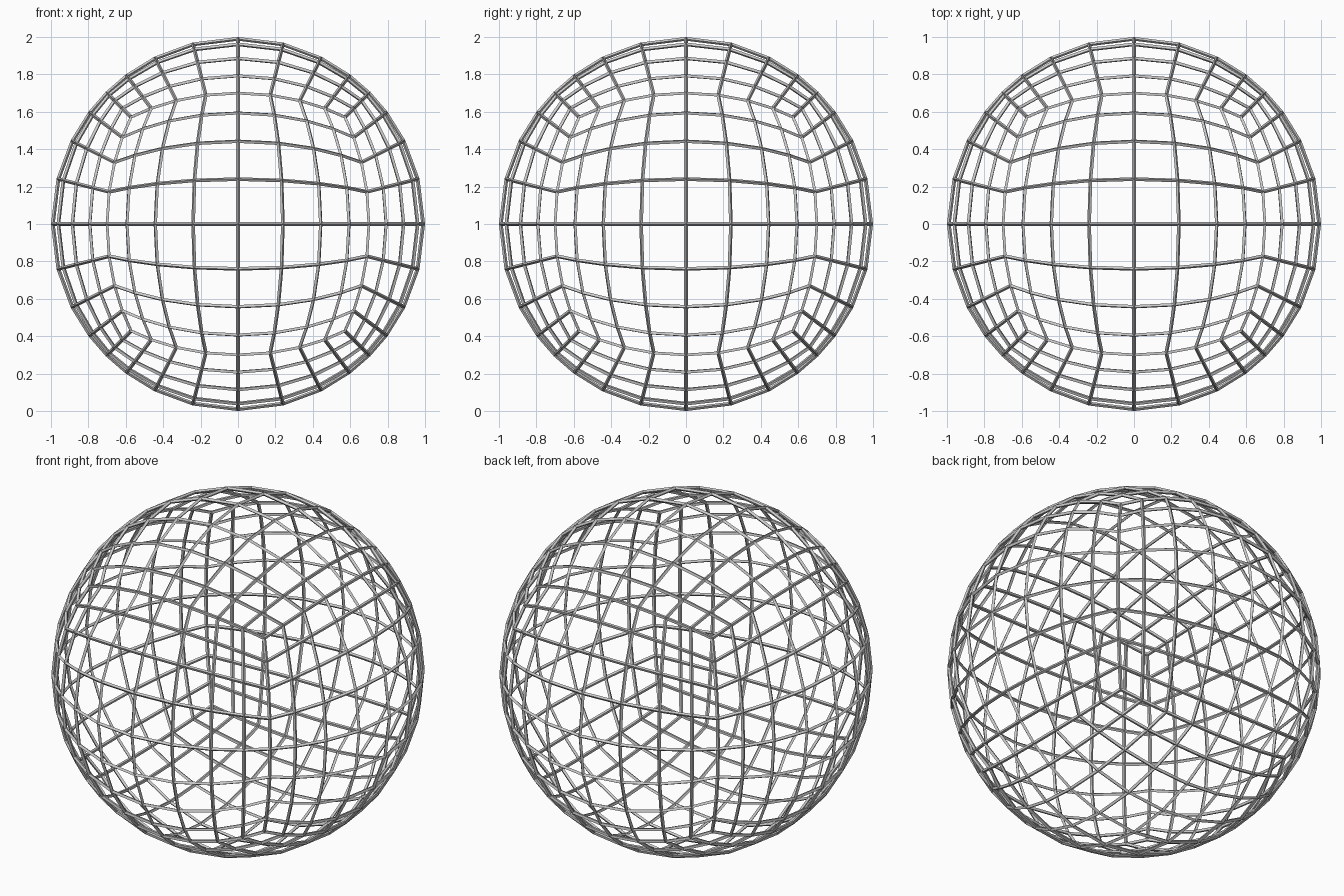
import bpy
import bmesh

# Remove the default cube
default = bpy.data.objects.get("Cube")
if default:
    bpy.data.objects.remove(default, do_unlink=True)

RADIUS = 0.99
THICKNESS = 0.02
SEGMENTS = 8

# Single grey metal colour
grey = bpy.data.materials.new("grey")
grey.use_nodes = True
colour = (0.6, 0.6, 0.6, 1)
grey.diffuse_color = colour
grey.node_tree.nodes["Principled BSDF"].inputs["Base Color"].default_value = colour

# Cube divided into a grid on every side, then pushed out to a sphere
bm = bmesh.new()
bmesh.ops.create_cube(bm, size=2)
bmesh.ops.subdivide_edges(bm, edges=bm.edges[:], cuts=SEGMENTS - 1, use_grid_fill=True)
for v in bm.verts:
    v.co = v.co.normalized() * RADIUS
bmesh.ops.recalc_face_normals(bm, faces=bm.faces[:])
mesh = bpy.data.meshes.new("lattice_sphere")
bm.to_mesh(mesh)
bm.free()
mesh.materials.append(grey)

sphere = bpy.data.objects.new("lattice_sphere", mesh)
sphere.location.z = 1
bpy.context.collection.objects.link(sphere)

# Turn the grid edges into thin struts
wire = sphere.modifiers.new("struts", "WIREFRAME")
wire.thickness = THICKNESS
wire.offset = 0
wire.use_replace = True
wire.use_even_offset = True
